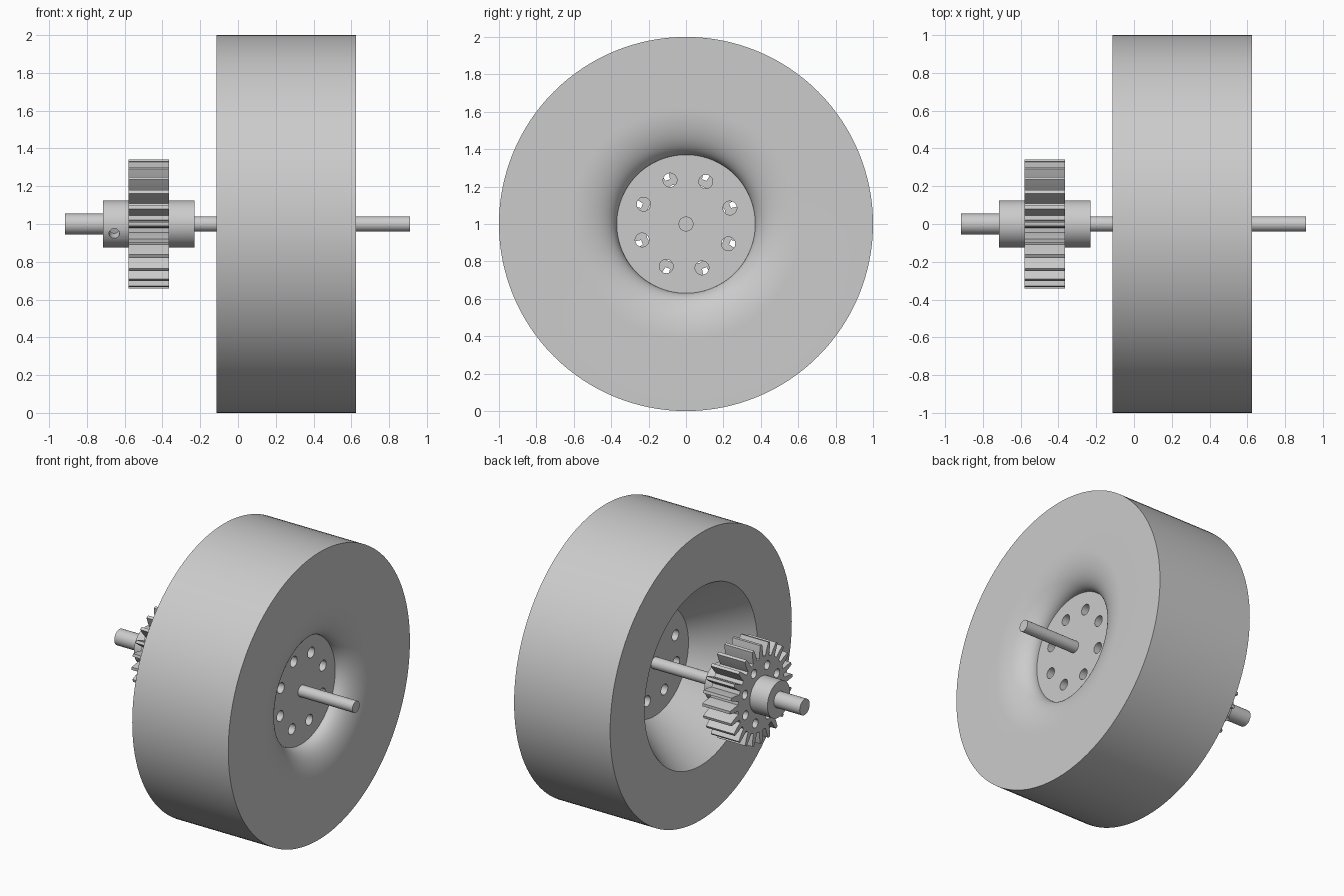
import bpy, bmesh
from math import sin, cos, pi, radians
from mathutils import Matrix, Vector

default = bpy.data.objects.get("Cube")
if default:
    bpy.data.objects.remove(default)

AXLE_Z = 1.0

# One plain grey for every part
grey = bpy.data.materials.new("plain_grey")
grey.use_nodes = True
colour = (0.6, 0.6, 0.6, 1)
grey.diffuse_color = colour
grey.node_tree.nodes["Principled BSDF"].inputs["Base Color"].default_value = colour


def finish(name, bm):
    bmesh.ops.recalc_face_normals(bm, faces=bm.faces)
    mesh = bpy.data.meshes.new(name)
    bm.to_mesh(mesh)
    bm.free()
    mesh.materials.append(grey)
    obj = bpy.data.objects.new(name, mesh)
    obj.location.z = AXLE_Z
    bpy.context.collection.objects.link(obj)
    return obj


def turned(name, profile, sides):
    """Solid of revolution about x from (x, radius) pairs, capped at both ends."""
    bm = bmesh.new()
    rings = []
    for x, r in profile:
        angles = [2 * pi * i / sides for i in range(sides)]
        rings.append([bm.verts.new((x, r * cos(a), r * sin(a))) for a in angles])
    for a, b in zip(rings, rings[1:]):
        for i in range(sides):
            j = (i + 1) % sides
            bm.faces.new((a[i], a[j], b[j], b[i]))
    bm.faces.new(rings[0])
    bm.faces.new(rings[-1])
    return finish(name, bm)


def drill(obj, bores):
    """Cut round bores, each given as (centre, axis, radius, length)."""
    bm = bmesh.new()
    for centre, axis, radius, length in bores:
        turn = Vector((0, 0, 1)).rotation_difference(Vector(axis)).to_matrix().to_4x4()
        bmesh.ops.create_cone(bm, cap_ends=True, segments=24, radius1=radius,
                              radius2=radius, depth=length,
                              matrix=Matrix.Translation(centre) @ turn)
    cutter = finish("cutter", bm)
    cutter.hide_render = True
    mod = obj.modifiers.new("bores", "BOOLEAN")
    mod.operation = "DIFFERENCE"
    mod.solver = "EXACT"
    mod.object = cutter
    graph = bpy.context.evaluated_depsgraph_get()
    obj.data = bpy.data.meshes.new_from_object(obj.evaluated_get(graph))
    obj.modifiers.clear()
    bpy.data.objects.remove(cutter)


def bolt_circle(x, radius, bore, length, count, start):
    angles = [radians(start) + 2 * pi * i / count for i in range(count)]
    return [((x, radius * cos(a), radius * sin(a)), (1, 0, 0), bore, length)
            for a in angles]


# Wheel: tapered bore on one side, rounded dish on the other, web between
WEB_R, LIP_R = 0.37, 0.62
IN_X, OUT_X, DISH_X = -0.115, 0.625, 0.49
profile = [(0.24, WEB_R), (IN_X, LIP_R), (IN_X, 1), (OUT_X, 1)]
for i in range(17):
    a = pi / 2 * i / 16
    profile.append((DISH_X + (OUT_X - DISH_X) * cos(a), LIP_R - (LIP_R - WEB_R) * sin(a)))
wheel = turned("wheel", profile, 128)
drill(wheel, bolt_circle(0.36, 0.25, 0.037, 0.6, 8, 20))

# Axle: slim through the wheel, thicker at the gear end
axle = turned("axle", [(-0.3, 0.04), (0.91, 0.04)], 32)
axle_stub = turned("axle_stub", [(-0.915, 0.055), (-0.3, 0.055)], 32)

# Gear hub with a set screw bore
hub = turned("gear_hub", [(-0.715, 0.125), (-0.23, 0.125)], 48)
tilt = radians(24)
direction = Vector((0, -cos(tilt), -sin(tilt)))
drill(hub, [(Vector((-0.655, 0, 0)) + direction * 0.11, direction, 0.028, 0.1)])

# Gear: toothed outline extruded along the axle
TEETH, GEAR_X, GEAR_W = 24, -0.58, 0.215
pitch = 2 * pi / TEETH
tooth = [(-0.31, 0.255), (-0.22, 0.30), (-0.11, 0.342),
         (0.11, 0.342), (0.22, 0.30), (0.31, 0.255)]
bm = bmesh.new()
outline = []
for t in range(TEETH):
    for step, r in tooth:
        a = (t + step) * pitch
        outline.append(bm.verts.new((GEAR_X, r * cos(a), r * sin(a))))
face = bm.faces.new(outline)
extruded = bmesh.ops.extrude_face_region(bm, geom=[face], use_keep_orig=True)
moved = [v for v in extruded["geom"] if isinstance(v, bmesh.types.BMVert)]
bmesh.ops.translate(bm, verts=moved, vec=(GEAR_W, 0, 0))
gear = finish("gear", bm)
drill(gear, bolt_circle(GEAR_X + GEAR_W / 2, 0.19, 0.03, 0.4, 8, 20))

# Smooth round surfaces, keep edges crisp
for obj in (wheel, axle, axle_stub, hub, gear):
    bpy.ops.object.select_all(action="DESELECT")
    obj.select_set(True)
    bpy.context.view_layer.objects.active = obj
    bpy.ops.object.shade_smooth_by_angle(angle=radians(25))
